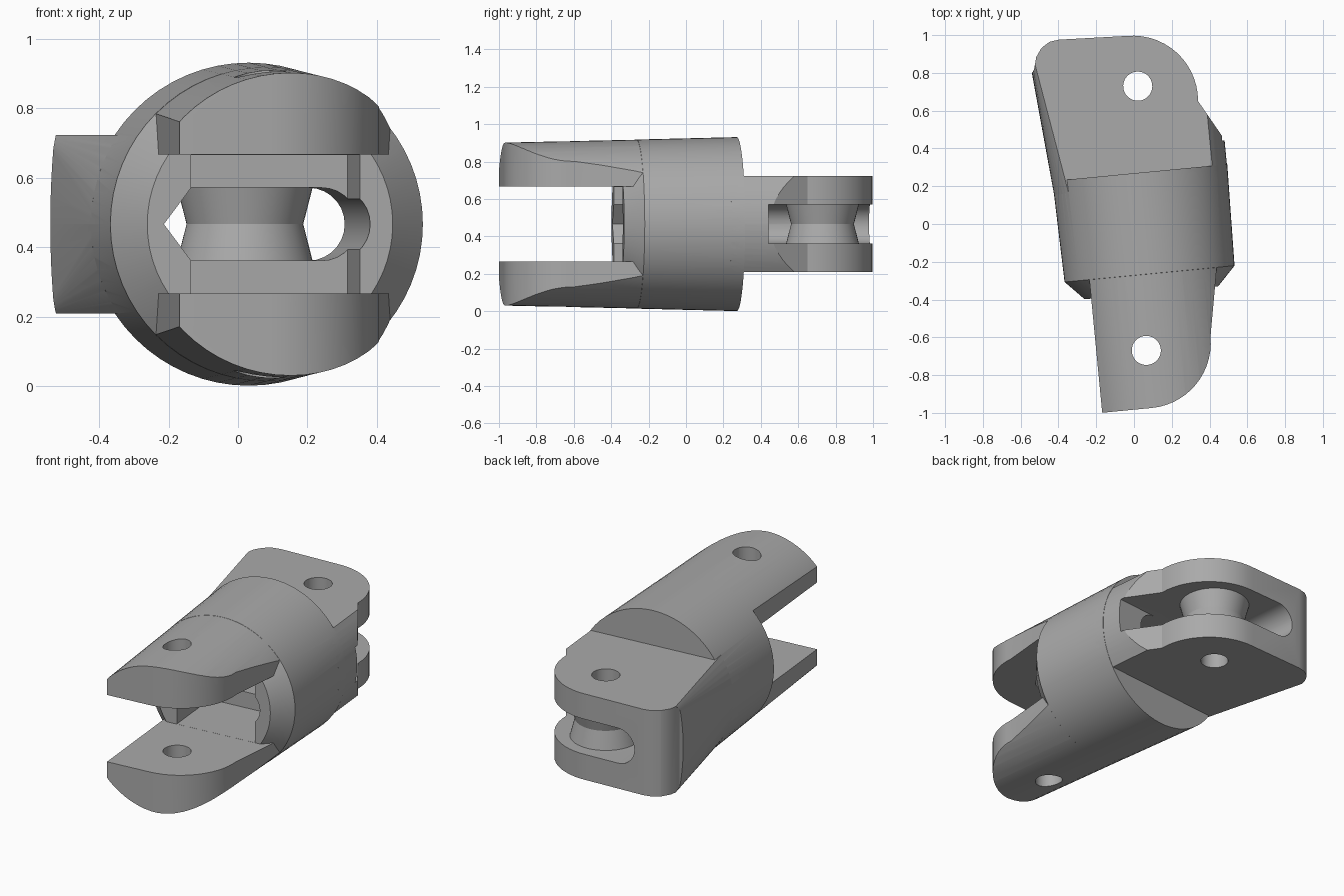
import bpy, bmesh
from math import pi, sin, cos, sqrt
from mathutils import Matrix

cube = bpy.data.objects.get("Cube")
if cube:
    bpy.data.objects.remove(cube, do_unlink=True)

grey = bpy.data.materials.new("plain grey")
grey.use_nodes = True
grey.diffuse_color = (0.4, 0.4, 0.4, 1)
grey.node_tree.nodes["Principled BSDF"].inputs["Base Color"].default_value = grey.diffuse_color


def finish(name, bm):
    bmesh.ops.recalc_face_normals(bm, faces=bm.faces)
    mesh = bpy.data.meshes.new(name)
    bm.to_mesh(mesh)
    bm.free()
    mesh.materials.append(grey)
    ob = bpy.data.objects.new(name, mesh)
    bpy.context.collection.objects.link(ob)
    return ob


def prism(name, pts, low, high, axis="Z"):
    """Extrude an outline along z, or (x, z) outline along y."""
    bm = bmesh.new()
    place = (lambda a, b, c: (a, b, c)) if axis == "Z" else (lambda a, b, c: (a, c, b))
    rings = [[bm.verts.new(place(a, b, c)) for a, b in pts] for c in (low, high)]
    n = len(pts)
    for ring in rings:
        bm.faces.new(ring)
    for i in range(n):
        j = (i + 1) % n
        bm.faces.new((rings[0][i], rings[0][j], rings[1][j], rings[1][i]))
    return finish(name, bm)


def lathe(name, profile, axis="Y", centre=(0, 0, 0), steps=64):
    """Closed solid from (radius, height) stations around an axis."""
    bm = bmesh.new()
    rings = []
    for r, h in profile:
        ring = []
        for i in range(steps):
            a = 2 * pi * i / steps
            p = (r * cos(a), h, r * sin(a)) if axis == "Y" else (r * cos(a), r * sin(a), h)
            ring.append(bm.verts.new([p[k] + centre[k] for k in range(3)]))
        rings.append(ring)
    for a, b in zip(rings, rings[1:]):
        for i in range(steps):
            j = (i + 1) % steps
            bm.faces.new((a[i], a[j], b[j], b[i]))
    bm.faces.new(rings[0])
    bm.faces.new(rings[-1])
    return finish(name, bm)


def combine(target, other, operation):
    mod = target.modifiers.new("join", "BOOLEAN")
    mod.operation, mod.object, mod.solver = operation, other, "EXACT"
    bpy.context.view_layer.update()
    evaluated = target.evaluated_get(bpy.context.evaluated_depsgraph_get())
    mesh = bpy.data.meshes.new_from_object(evaluated)
    target.modifiers.clear()
    target.data = mesh
    bpy.data.objects.remove(other, do_unlink=True)


def arc(cx, cy, r, start, end, steps=14):
    return [(cx + r * cos(start + (end - start) * i / steps),
             cy + r * sin(start + (end - start) * i / steps)) for i in range(steps + 1)]


def box(name, x0, x1, y0, y1, half):
    return prism(name, [(x0, y0), (x1, y0), (x1, y1), (x0, y1)], -half, half)


# Round sleeve with chamfered front
body = lathe("finger_link", [(0.355, -0.366), (0.452, -0.265), (0.465, 0.273)])

# Front fork: tapered round bar trimmed to a rounded outline and slotted
fork = lathe("front_fork", [(0.434, -1.05), (0.457, 0.0)])
outline = [(-0.32, 0.1), (-0.32, -0.973)] + arc(-0.056, -0.628, 0.345, -pi / 2, 0)
outline += [(0.362, -0.24), (0.362, 0.1)]
combine(fork, prism("fork_outline", outline, -0.6, 0.6), "INTERSECT")
combine(fork, box("fork_slot", -0.7, 0.7, -1.2, -0.3, 0.2), "DIFFERENCE")
combine(body, fork, "UNION")

# Rear knuckle: flared hull with bulging sides, trimmed to its outline
HALF = 0.257
bm = bmesh.new()
for i in range(-8, 9):
    z = HALF * i / 8
    side = sqrt(0.463 ** 2 - z * z)
    bulge = 0.013 * (1 - (i / 8) ** 2)
    for x, y in ((-side, 0.2), (side, 0.2), (side, 1.05), (-0.522 - bulge, 1.05)):
        bm.verts.new((x, y, z))
hull = bmesh.ops.convex_hull(bm, input=bm.verts)
loose = [v for v in bm.verts if not v.link_faces]
bmesh.ops.delete(bm, geom=loose, context="VERTS")
knuckle = finish("rear_knuckle", bm)
outline = [(0.7, 0.1), (0.46, 0.41)] + arc(0, 0.655, 0.345, -0.1, pi / 2)
outline += [(-0.36, 1.015), (-0.41, 1.008), (-0.455, 0.98), (-0.487, 0.935),
            (-0.505, 0.87), (-0.7, 0.6), (-0.7, 0.1)]
combine(knuckle, prism("knuckle_outline", outline, -0.5, 0.5), "INTERSECT")
combine(body, knuckle, "UNION")

# Square recess between the fork arms
combine(body, box("recess", -0.228, 0.26, -0.6, 0.0, 0.1995), "DIFFERENCE")

# Lengthwise channel: pointed on one side, round on the other
GAP = 0.105
channel = [(-0.307, 0), (-0.228, -GAP)] + arc(0.185, 0, GAP, -pi / 2, pi / 2) + [(-0.228, GAP)]
combine(body, prism("channel", channel, -0.6, 0.45, "Y"), "DIFFERENCE")

# Rear groove, open to the back and one side
groove = [(0.8, -GAP), (0.8, GAP)] + arc(-0.2, 0, GAP, pi / 2, 3 * pi / 2)
combine(body, prism("groove", groove, 0.4, 1.2, "Y"), "DIFFERENCE")

# Waisted spool inside the groove
spool = lathe("spool", [(0.198, -0.115), (0.195, -GAP), (0.168, 0), (0.195, GAP), (0.198, 0.115)],
              "Z", (0.033, 0.73, 0), 48)
combine(body, spool, "UNION")

# Pivot holes
for x, y in ((0.033, 0.73), (-0.056, -0.667)):
    combine(body, lathe("pivot_hole", [(0.077, -0.7), (0.077, 0.7)], "Z", (x, y, 0), 40), "DIFFERENCE")

# Set the link at its slight angle on the ground
body.data.transform(Matrix.Translation((0.057, 0, 0.466)) @ Matrix.Rotation(0.096, 4, "Z"))
body.data.materials.clear()
body.data.materials.append(grey)
for ob in bpy.context.selected_objects:
    ob.select_set(False)
body.select_set(True)
bpy.context.view_layer.objects.active = body
bpy.ops.object.shade_smooth_by_angle(angle=0.45)
